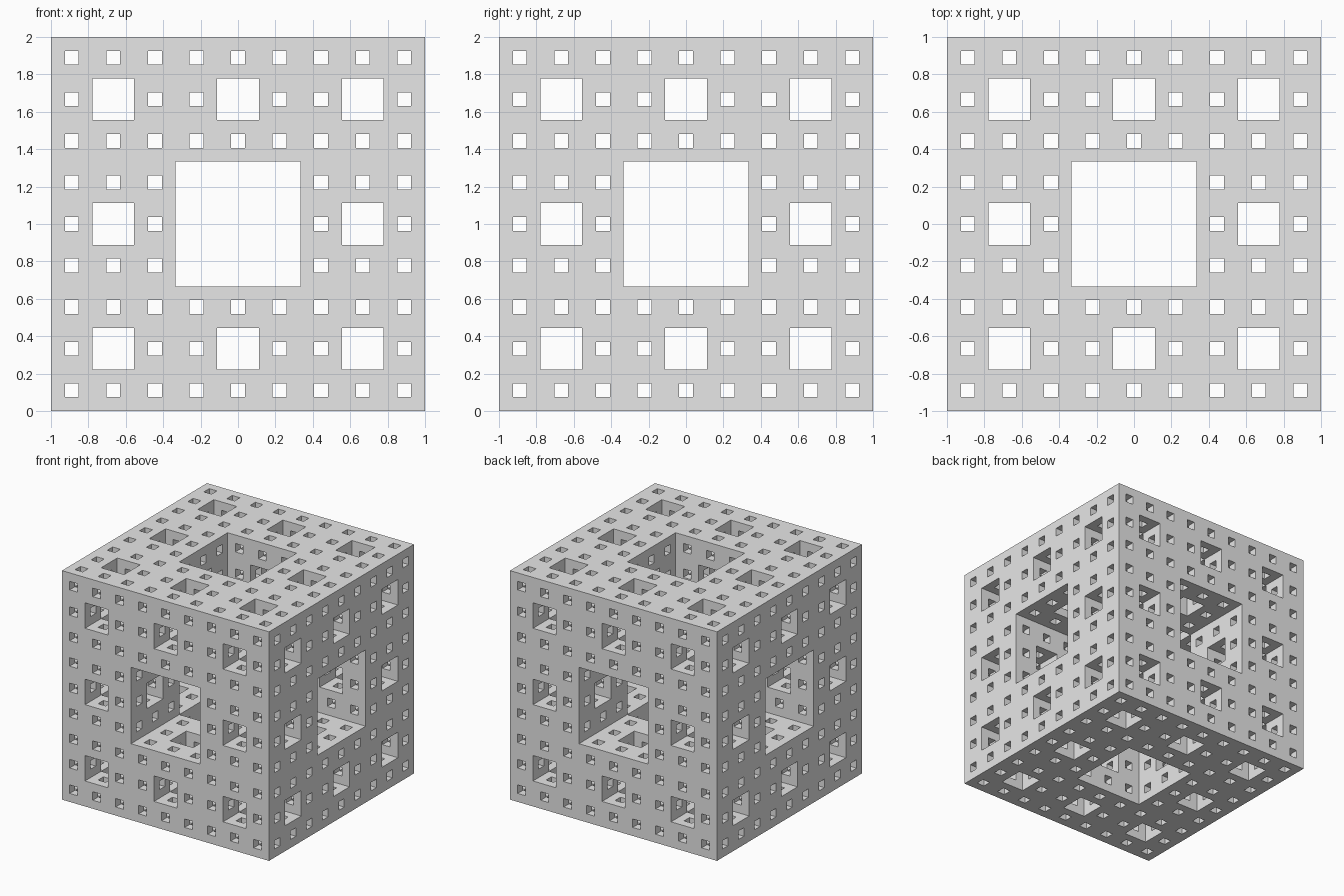
import bpy
import bmesh
from mathutils import Vector

LEVELS = 3
CELLS = 3 ** LEVELS
STEP = 2 / CELLS

default_cube = bpy.data.objects.get("Cube")
if default_cube:
    bpy.data.objects.remove(default_cube, do_unlink=True)


def is_solid(cell):
    """A cell is removed when two of its base-three digits are central at any level."""
    if min(cell) < 0 or max(cell) >= CELLS:
        return False
    cell = list(cell)
    for _ in range(LEVELS):
        if sum(c % 3 == 1 for c in cell) >= 2:
            return False
        cell = [c // 3 for c in cell]
    return True


# Plain grey material
grey = bpy.data.materials.new("plain_grey")
grey.use_nodes = True
colour = (0.8, 0.8, 0.8, 1)
grey.diffuse_color = colour
grey.node_tree.nodes["Principled BSDF"].inputs["Base Color"].default_value = colour

# Fractal cube: a quad wherever a solid cell meets an empty one
bm = bmesh.new()
corners = {}


def corner(point):
    if point not in corners:
        x, y, z = (c * STEP for c in point)
        corners[point] = bm.verts.new(Vector((x - 1, y - 1, z)))
    return corners[point]


def add_quad(cell, axis, side):
    u, v = (axis + 1) % 3, (axis + 2) % 3
    ring = []
    for du, dv in ((0, 0), (1, 0), (1, 1), (0, 1)):
        point = list(cell)
        point[axis] += side
        point[u] += du
        point[v] += dv
        ring.append(corner(tuple(point)))
    bm.faces.new(ring if side else ring[::-1])


span = range(CELLS)
for cell in ((i, j, k) for i in span for j in span for k in span):
    if not is_solid(cell):
        continue
    for axis in range(3):
        for side in (0, 1):
            neighbour = list(cell)
            neighbour[axis] += 2 * side - 1
            if not is_solid(neighbour):
                add_quad(cell, axis, side)

mesh = bpy.data.meshes.new("fractal_cube")
bm.to_mesh(mesh)
bm.free()
mesh.materials.append(grey)
fractal_cube = bpy.data.objects.new("fractal_cube", mesh)
bpy.context.collection.objects.link(fractal_cube)
